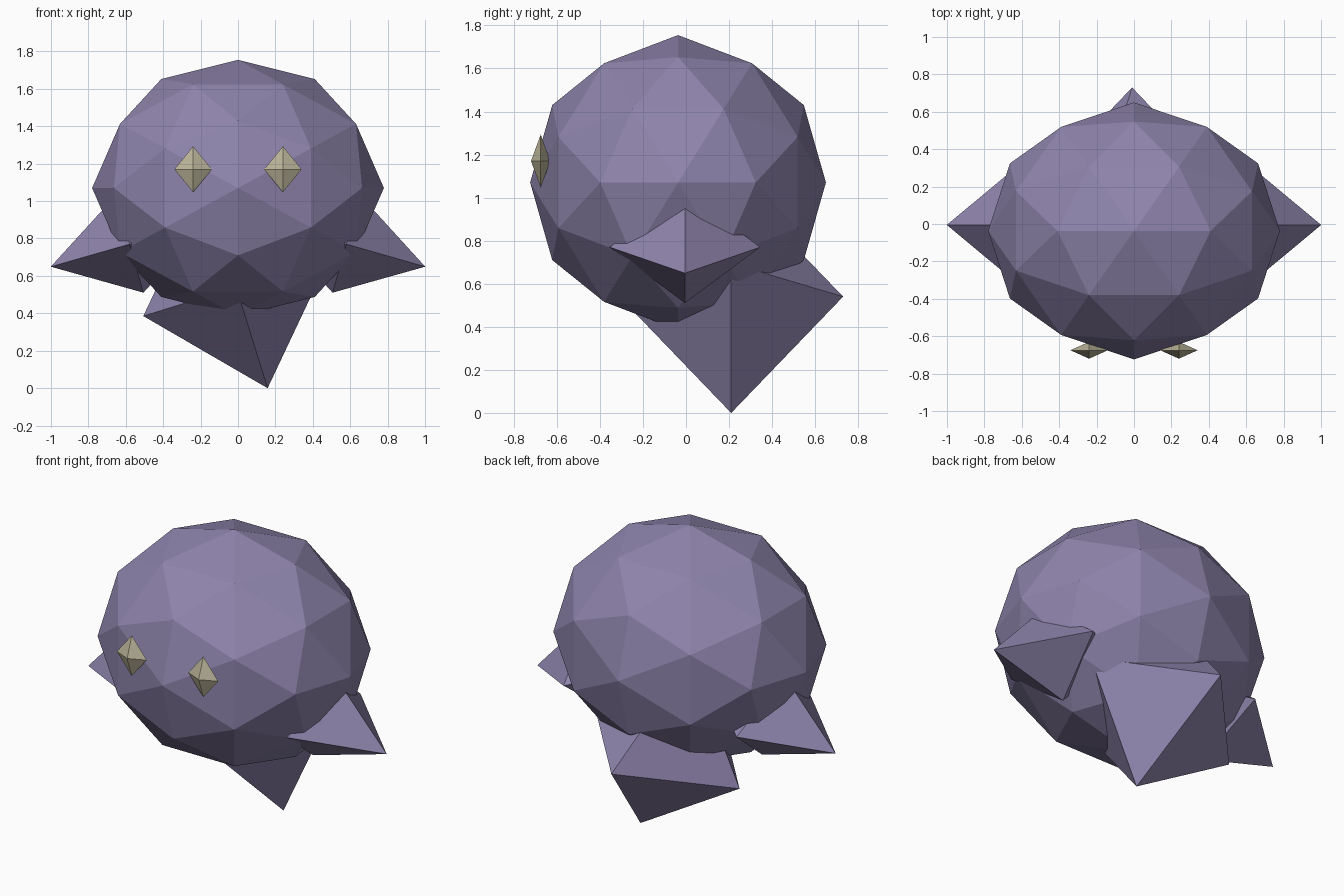
import bpy, bmesh, math
from itertools import product
from mathutils import Vector, Matrix

cube = bpy.data.objects.get("Cube")
if cube:
    bpy.data.objects.remove(cube, do_unlink=True)


def material(name, rgb):
    mat = bpy.data.materials.new(name)
    mat.use_nodes = True
    color = (*rgb, 1)
    mat.diffuse_color = color
    node = next(n for n in mat.node_tree.nodes if n.type == 'BSDF_PRINCIPLED')
    node.inputs["Base Color"].default_value = color
    node.inputs["Roughness"].default_value = 0.9
    return mat


purple = material("dusty purple", (0.27, 0.23, 0.41))
cream = material("pale cream", (0.49, 0.455, 0.315))


def hull_object(name, points, center, radii, tilt, mat):
    """Flat-shaded convex solid, scaled, tilted about y and moved into place."""
    bm = bmesh.new()
    for p in points:
        bm.verts.new(p)
    bmesh.ops.convex_hull(bm, input=bm.verts[:])
    place = (Matrix.Translation(center) @ Matrix.Rotation(tilt, 4, 'Y')
             @ Matrix.Diagonal((*radii, 1)))
    bmesh.ops.transform(bm, matrix=place, verts=bm.verts)
    bmesh.ops.recalc_face_normals(bm, faces=bm.faces)
    mesh = bpy.data.meshes.new(name)
    bm.to_mesh(mesh)
    bm.free()
    mesh.materials.append(mat)
    obj = bpy.data.objects.new(name, mesh)
    bpy.context.collection.objects.link(obj)
    return obj


def symmetric_points(seeds):
    """All sign changes and cyclic axis swaps of the seed points."""
    found = set()
    for seed in seeds:
        for turn in range(3):
            p = seed[turn:] + seed[:turn]
            for signs in product((1, -1), repeat=3):
                found.add(tuple(c * s + 0.0 for c, s in zip(p, signs)))
    return sorted(found)


octahedron = symmetric_points([(1, 0, 0)])

# Once-divided icosahedron: corners plus rounded edge midpoints
phi = (1 + math.sqrt(5)) / 2
corner = tuple(Vector((1, 0, phi)).normalized())
ball = symmetric_points([corner, (1, 0, 0), (phi / 2, 1 / (2 * phi), 0.5)])

# Body
hull_object("body", ball, (0, -0.037, 1.07), (0.78, 0.687, 0.685), 0, purple)

# Tail
hull_object("tail", octahedron, (-0.01, 0.21, 0.54), (0.52, 0.52, 0.566),
            math.radians(-17.3), purple)

# Side fins and eyes
for side, s in (("left", 1), ("right", -1)):
    hull_object(side + "_fin", octahedron, (s * 0.58, -0.005, 0.77),
                (0.438, 0.35, 0.27), math.radians(s * 16), purple)
    hull_object(side + "_eye", octahedron, (s * 0.24, -0.675, 1.17),
                (0.1, 0.045, 0.123), 0, cream)
